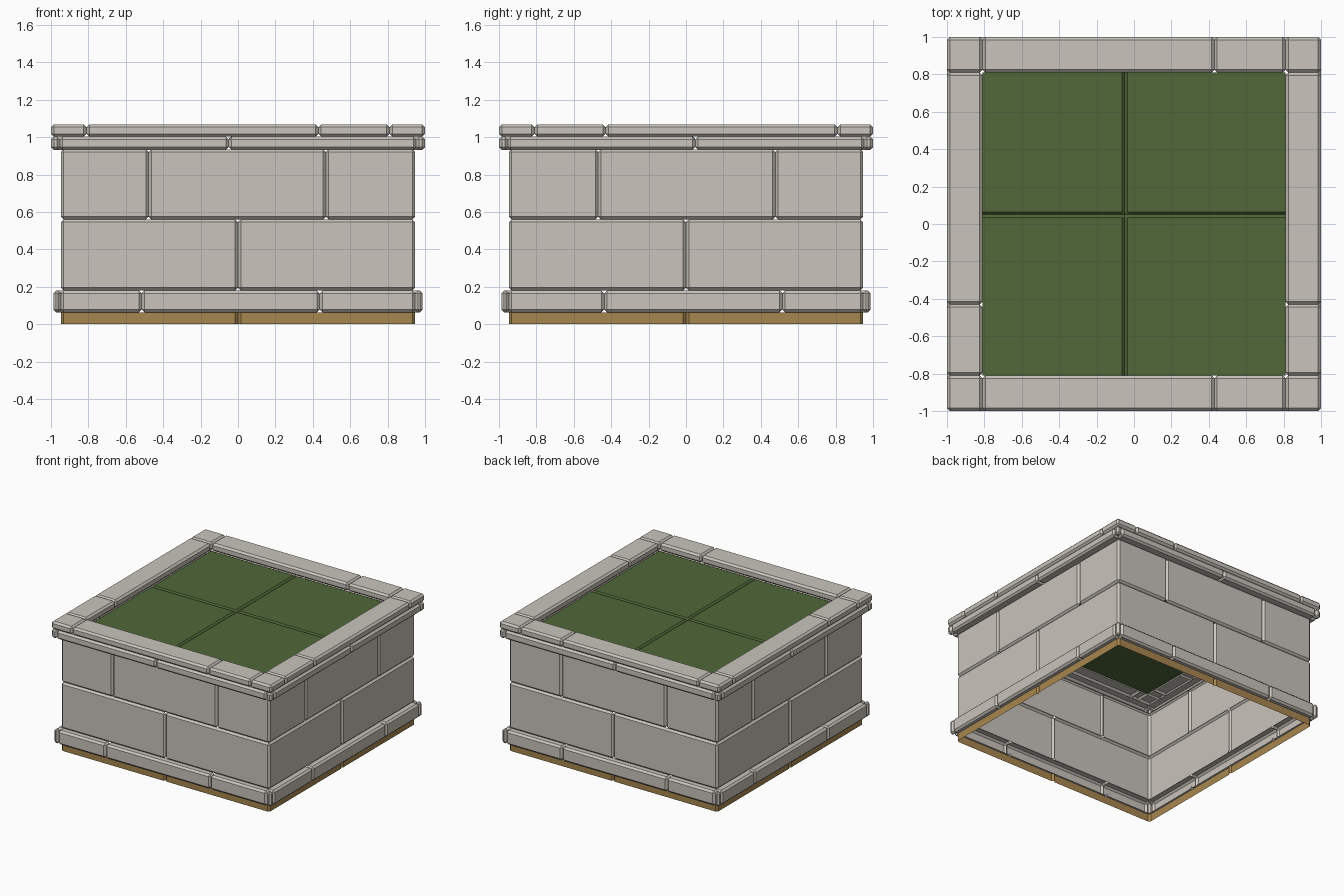
import bpy, bmesh
from mathutils import Vector

if "Cube" in bpy.data.objects:
    bpy.data.objects.remove(bpy.data.objects["Cube"])

B = 0.015  # chamfer width of every stone


def material(name, rgb):
    m = bpy.data.materials.new(name)
    m.diffuse_color = (*rgb, 1)
    m.use_nodes = True
    m.node_tree.nodes["Principled BSDF"].inputs["Base Color"].default_value = m.diffuse_color
    return m


stone = material("pale stone", (0.585, 0.55, 0.50))
grass = material("grass green", (0.082, 0.138, 0.040))
earth = material("earth brown", (0.39, 0.24, 0.08))

# Placement of a front-side part on the four sides (mirrored front/back and left/right)
SIDES = [lambda x, y: (x, y), lambda x, y: (x, -y),
         lambda x, y: (-y, -x), lambda x, y: (y, -x)]


def block(bm, lo, hi, place, keep, upright_only=False):
    """Chamfered box; keep(normal) is tested in front-side space."""
    t = bmesh.new()
    bmesh.ops.create_cube(t, size=1)
    for v in t.verts:
        v.co = Vector([lo[i] + (v.co[i] + 0.5) * (hi[i] - lo[i]) for i in range(3)])
    edges = [e for e in t.edges if not upright_only
             or abs(e.verts[0].co.z - e.verts[1].co.z) > 1e-4]
    bmesh.ops.bevel(t, geom=edges, offset=B, offset_type='OFFSET', segments=1,
                    profile=0.5, affect='EDGES')
    t.normal_update()
    bmesh.ops.delete(t, geom=[f for f in t.faces if not keep(f.normal)], context='FACES')
    t.normal_update()
    for f in t.faces:
        pts = [Vector((*place(v.co.x, v.co.y), v.co.z)) for v in f.verts]
        a, c = place(f.normal.x, f.normal.y)
        want = Vector((a, c, f.normal.z))
        if (pts[1] - pts[0]).cross(pts[2] - pts[1]).dot(want) < 0:
            pts.reverse()
        bm.faces.new([bm.verts.new(p) for p in pts])
    t.free()


def finish(name, bm, mat):
    bmesh.ops.remove_doubles(bm, verts=bm.verts, dist=1e-5)
    me = bpy.data.meshes.new(name)
    bm.to_mesh(me)
    bm.free()
    me.materials.append(mat)
    bpy.context.collection.objects.link(bpy.data.objects.new(name, me))


def wall(name, mat, z0, z1, joints, upright_only=False):
    """Thin wall course: only the outward faces and their chamfers."""
    bm = bmesh.new()
    W = 0.947
    cuts = [-W] + joints + [W]
    for side in SIDES:
        for a, b in zip(cuts, cuts[1:]):
            block(bm, (a, -W, z0), (b, -W + 4 * B, z1), side,
                  lambda n: n.y < -0.1, upright_only)
    finish(name, bm, mat)


def band(name, z0, z1, out, inner, joints, keep_back, keep_bottom):
    """Projecting course with square corner stones and bars between them."""
    bm = bmesh.new()
    cuts = [-inner] + joints + [inner]
    back = -inner if keep_back else -0.93 + B

    def keep_bar(n):
        return (abs(n.x) < 0.9 and (keep_back or n.y < 0.1)
                and (keep_bottom or n.z > -0.9))

    def keep_corner(n):
        return n.x < 0.9 and n.y < 0.9 and (keep_bottom or n.z > -0.9)

    for side in SIDES:
        for a, b in zip(cuts, cuts[1:]):
            block(bm, (a, -out, z0), (b, back, z1), side, keep_bar)
    for sx in (1, -1):
        for sy in (1, -1):
            block(bm, (-out, -out, z0), (-inner, -inner, z1),
                  lambda x, y: (sx * x, sy * y), keep_corner)
    finish(name, bm, stone)


# Earth strip at the foot, two wall courses
wall("foot_strip", earth, 0.0, 0.063, [0.0], True)
wall("lower_wall", stone, 0.18, 0.56, [0.0])
wall("upper_wall", stone, 0.56, 0.935, [-0.478, 0.47])

# Projecting stone courses
band("base_course", 0.063, 0.18, 0.987, 0.947, [-0.515, 0.437], False, True)
band("upper_moulding", 0.932, 1.003, 1.0, 0.953, [-0.05], False, True)
band("coping", 1.003, 1.068, 1.0, 0.81, [0.43], True, False)

# Grass panel with two crossing V grooves
bm = bmesh.new()
G, gx, gy, zg = 0.81, -0.05, 0.05, 1.004
xs = [-G, gx - B, gx, gx + B, G]
ys = [-G, gy - B, gy, gy + B, G]
grid = [[bm.verts.new((x, y, zg - (B if x == gx or y == gy else 0))) for x in xs] for y in ys]
for j in range(4):
    for i in range(4):
        bm.faces.new((grid[j][i], grid[j][i + 1], grid[j + 1][i + 1], grid[j + 1][i]))
finish("grass_top", bm, grass)
